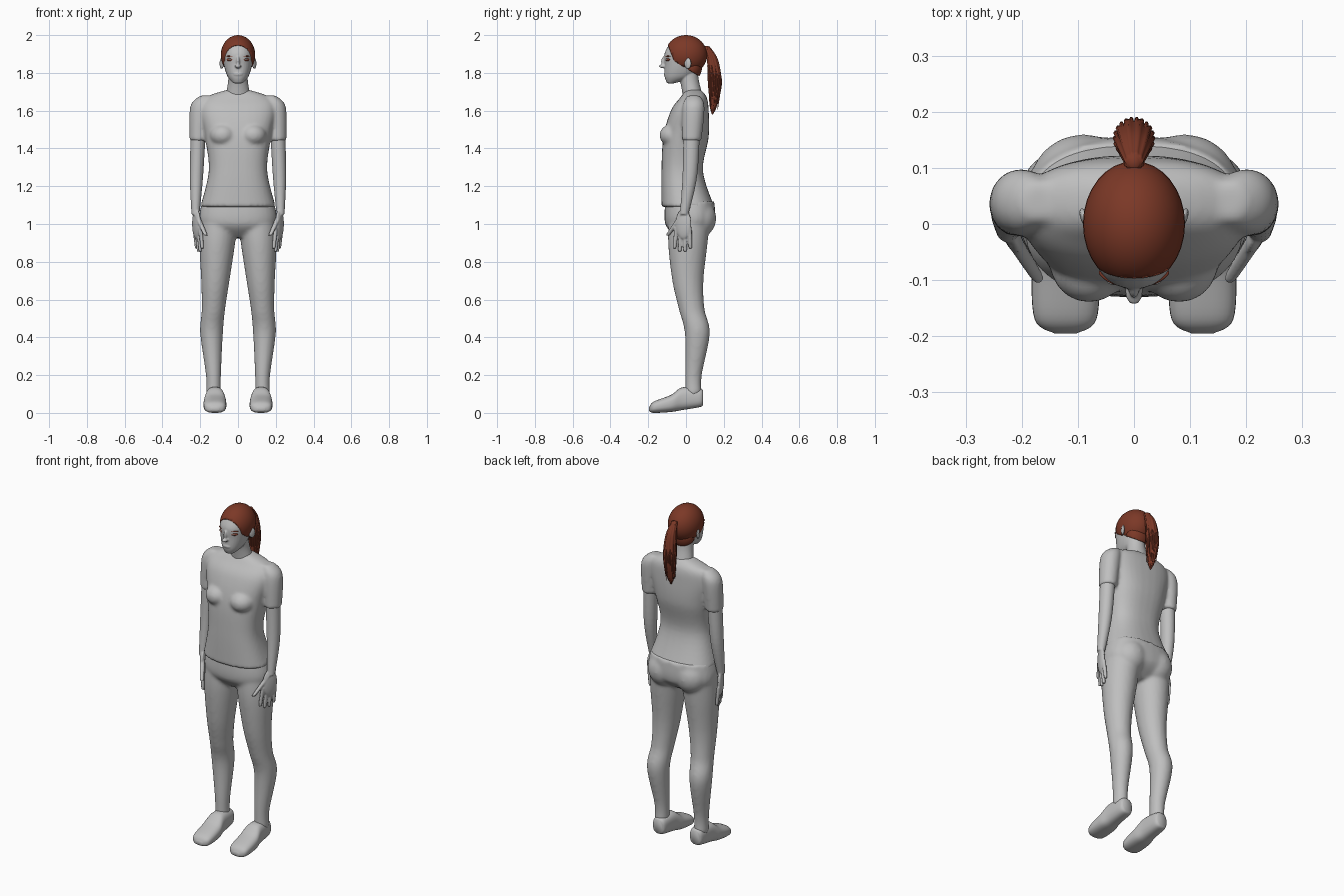
import bpy, bmesh, math, random
from mathutils import Matrix, Vector

if "Cube" in bpy.data.objects:
    bpy.data.objects.remove(bpy.data.objects["Cube"], do_unlink=True)
random.seed(4)


def material(name, rgb):
    mat = bpy.data.materials.new(name)
    mat.use_nodes = True
    mat.diffuse_color = (*rgb, 1)
    shader = mat.node_tree.nodes["Principled BSDF"]
    shader.inputs["Base Color"].default_value = (*rgb, 1)
    return mat


grey = material("light_grey", (.52, .52, .52))
brown = material("red_brown_hair", (.2, .04, .02))


def centred(rows, x=0):
    """Sections on one vertical plane: position, centre, two radii."""
    return [(t, x, centre, wide, deep) for t, centre, wide, deep in rows]


def tapered(rows, depth=1.1):
    """Sections of a limb: height, x, y, radius."""
    return [(z, x, y, radius, radius * depth) for z, x, y, radius in rows]


def interpolate(rows, steps):
    """Smooth Catmull-Rom blend through the sections."""
    points = [Vector(row) for row in rows]
    last = len(points) - 1
    result = []
    for i in range(last):
        before, start, end = points[max(i - 1, 0)], points[i], points[i + 1]
        after = points[min(i + 2, last)]
        leave, arrive = (end - before) / 2, (after - start) / 2
        for step in range(steps):
            t = step / steps
            ease = t * t * (3 - 2 * t)
            result.append(start.lerp(end, ease) + leave * (t * (1 - t) ** 2)
                          - arrive * (t * t * (1 - t)))
    return result + [points[last]]


def loft(bm, sections, mirror=False, power=2, along="z", sides=32, steps=7, ridge=0):
    """Skin rounded sections into a closed solid."""
    for flip in ((1, -1) if mirror else (1,)):
        rings = []
        for t, cu, cv, ru, rv in interpolate(sections, steps):
            ring = []
            for k in range(sides):
                angle = math.tau * k / sides
                c, s = math.cos(angle), math.sin(angle)
                swell = 1 + ridge * math.cos(angle * sides / 4)
                u = cu + math.copysign(abs(c) ** (2 / power), c) * ru * swell
                v = cv + math.copysign(abs(s) ** (2 / power), s) * rv * swell
                ring.append(bm.verts.new((u * flip, v, t) if along == "z" else (u * flip, t, v)))
            rings.append(ring)
        for low, high in zip(rings, rings[1:]):
            for k in range(sides):
                bm.faces.new((low[k - 1], low[k], high[k], high[k - 1]))
        bm.faces.new(rings[0])
        bm.faces.new(rings[-1])


def ball(bm, centre, radii, mirror=False, yaw=0):
    for flip in ((1, -1) if mirror else (1,)):
        placing = (Matrix.Scale(flip, 4, (1, 0, 0)) @ Matrix.Translation(centre)
                   @ Matrix.Rotation(yaw, 4, "Z") @ Matrix.Diagonal((*radii, 1)))
        bmesh.ops.create_uvsphere(bm, u_segments=32, v_segments=20, radius=1, matrix=placing)


def finish(bm, name, mat, voxel=0, relax=0):
    """Make the object; a voxel size fuses its overlapping pieces."""
    bmesh.ops.recalc_face_normals(bm, faces=bm.faces)
    for face in bm.faces:
        face.smooth = True
    mesh = bpy.data.meshes.new(name)
    bm.to_mesh(mesh)
    bm.free()
    mesh.materials.append(mat)
    part = bpy.data.objects.new(name, mesh)
    bpy.context.collection.objects.link(part)
    if voxel:
        fuse = part.modifiers.new("fuse", "REMESH")
        fuse.mode, fuse.voxel_size, fuse.use_smooth_shade = "VOXEL", voxel, True
        soften = part.modifiers.new("soften", "SMOOTH")
        soften.factor, soften.iterations = .5, relax
    return part


# Trousers: pelvis, buttocks and legs
bm = bmesh.new()
loft(bm, centred([(1.12, .02, .19, .13), (1, .02, .2, .13), (.93, .01, .08, .06)]), power=2.4)
ball(bm, (.09, .07, 1.03), (.095, .09, .1), mirror=True)
loft(bm, tapered([(1.05, .1, .02, .1), (.9, .11, .01, .095), (.7, .12, .01, .075), (.55, .13, .03, .062),
                  (.42, .14, .06, .06), (.2, .13, .04, .04), (.1, .13, .04, .04)]), mirror=True)
finish(bm, "trousers", grey, voxel=.01, relax=6)

# Shirt: torso, bust and short sleeves
bm = bmesh.new()
loft(bm, centred([(1.09, .01, .2, .14), (1.28, -.02, .155, .11), (1.46, 0, .175, .12), (1.6, .02, .2, .1),
                  (1.67, .04, .17, .07), (1.71, .04, .06, .04)]), power=2.5)
ball(bm, (.08, -.07, 1.47), (.07, .07, .06), mirror=True)
loft(bm, tapered([(1.68, .17, .04, .03), (1.62, .2, .04, .053), (1.44, .21, .03, .047)]), mirror=True)
finish(bm, "shirt", grey, voxel=.009, relax=6)

# Bare arms, palms, fingers and thumbs
bm = bmesh.new()
loft(bm, tapered([(1.5, .21, .03, .04), (1.25, .22, .02, .035), (1.05, .225, -.01, .021)]), mirror=True)
ball(bm, (.22, -.014, 1), (.016, .045, .08), mirror=True, yaw=-.4)
for finger in range(4):
    x, y = .2 + .01 * finger, -.05 + .023 * finger
    tip = .87 if finger in (0, 3) else .855
    loft(bm, tapered([(.98, x, y, .011), (tip + .01, x - .01, y * 1.2, .009), (tip, x - .01, y * 1.2, .004)]),
         mirror=True, sides=12)
loft(bm, tapered([(1.05, .22, -.02, .014), (.95, .175, -.09, .011), (.94, .17, -.095, .005)]),
     mirror=True, sides=12)
finish(bm, "arms_and_hands", grey, voxel=.0045, relax=2)

# Shoes, skinned from toe to heel
bm = bmesh.new()
loft(bm, centred([(-.195, .02, .02, .01), (-.17, .03, .055, .03), (-.08, .05, .06, .045), (-.02, .075, .05, .06),
                  (.07, .08, .042, .05), (.09, .08, .03, .04)], x=.122), mirror=True, power=2.6, along="y")
finish(bm, "shoes", grey)

# Head: skull, face, neck, nose, lips and ears
bm = bmesh.new()
skull = Vector((0, 0, 1.895))
ball(bm, skull, (.085, .105, .098))
loft(bm, centred([(1.745, -.08, .025, .02), (1.78, -.04, .055, .073), (1.84, -.02, .074, .093),
                  (1.9, -.01, .08, .104), (1.95, 0, .07, .09)]), power=2.2)
loft(bm, centred([(1.66, .04, .07, .055), (1.75, .02, .053, .05), (1.83, 0, .05, .06)]))
ball(bm, (0, -.12, 1.835), (.016, .024, .01))
ball(bm, (0, -.112, 1.86), (.01, .02, .03))
ball(bm, (0, -.108, 1.793), (.025, .01, .01))
ball(bm, (.087, .01, 1.85), (.008, .02, .03), mirror=True, yaw=-.4)
finish(bm, "head_and_neck", grey, voxel=.004, relax=3)

# Eyes with dark lashes and brows
eye = Vector((.038, -.096, 1.87))
bm = bmesh.new()
ball(bm, eye, (.024, .01, .009), mirror=True, yaw=.45)
ball(bm, eye + Vector((0, 0, .018)), (.027, .01, .004), mirror=True, yaw=.45)
finish(bm, "lashes_and_brows", brown)
bm = bmesh.new()
ball(bm, eye, (.014, .012, .005), mirror=True, yaw=.45)
finish(bm, "eyes", grey)

# Hair cap: crown and nape trimmed along the hairline
bm = bmesh.new()
ball(bm, skull, (.091, .112, .105))
ball(bm, (0, .03, 1.83), (.07, .055, .07))
for point, keep in (((0, -.1, 1.955), (0, 1, .4)), ((0, -.06, 1.86), (0, .6, 1))):
    bmesh.ops.bisect_plane(bm, geom=bm.verts[:] + bm.edges[:] + bm.faces[:],
                           plane_co=point, plane_no=keep, clear_inner=True)
hair = finish(bm, "hair_cap", brown)
shell = hair.modifiers.new("thickness", "SOLIDIFY")
shell.thickness = .006

# Ponytail: ridged body, tie and loose strands
bm = bmesh.new()
loft(bm, tapered([(1.94, 0, .11, .015), (1.87, 0, .14, .029), (1.75, 0, .153, .034),
                  (1.63, 0, .145, .02), (1.58, 0, .14, .003)], depth=1), sides=40, ridge=.07)
ball(bm, (0, .11, 1.925), (.018, .02, .018))
strands = 22
for i in range(strands):
    angle = math.tau * i / strands
    c, s = math.cos(angle) * .034, math.sin(angle) * .034
    end = random.uniform(1.6, 1.7)
    loft(bm, tapered([(1.84, c * .8, .143 + s * .8, .004), (1.75, c, .153 + s, .004),
                      (end, c * .7, .146 + s * .7, .001)]), sides=6)
finish(bm, "ponytail", brown)
